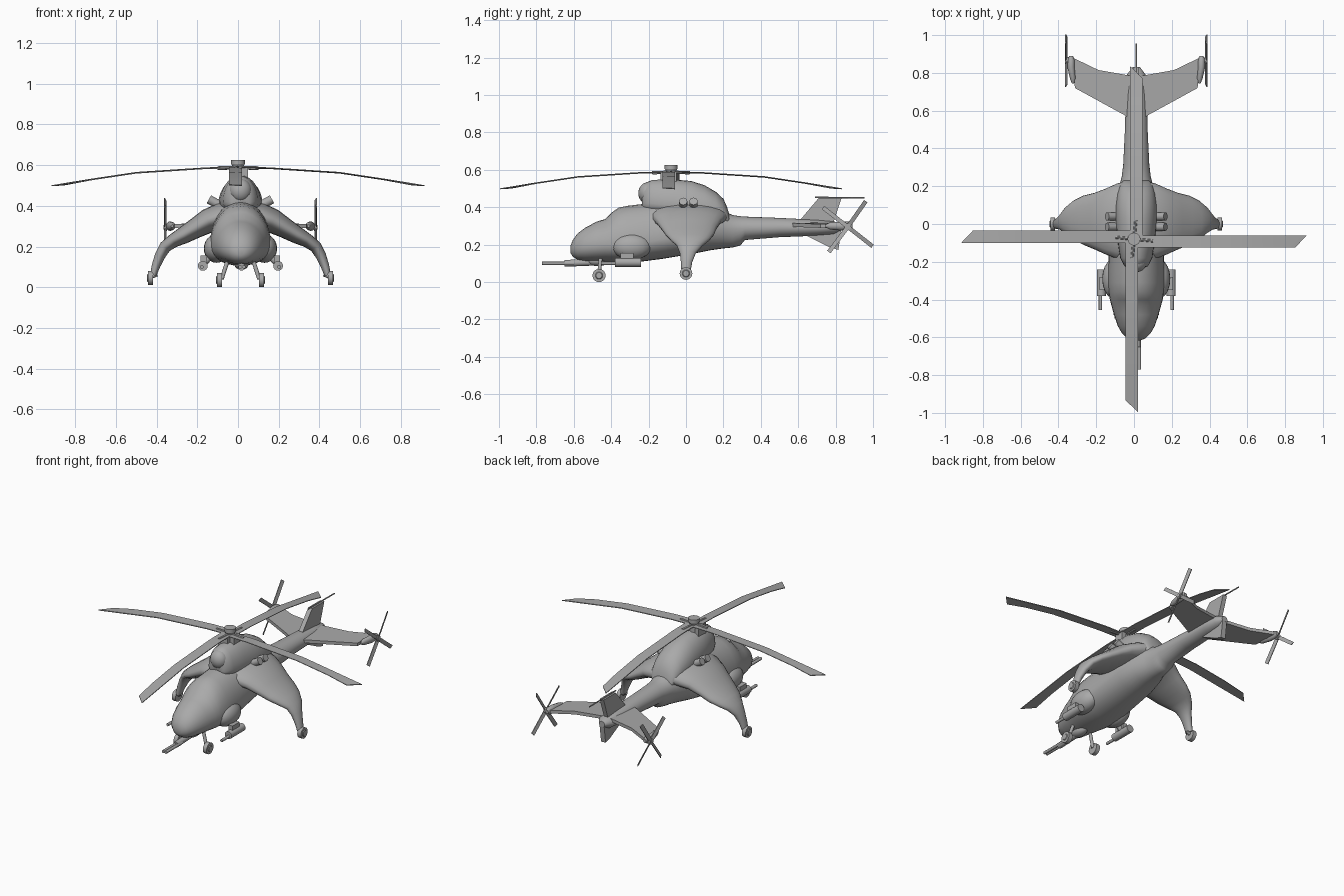
import bpy, bmesh, math
from mathutils import Vector, Matrix

if "Cube" in bpy.data.objects:
    bpy.data.objects.remove(bpy.data.objects["Cube"])

CX = 0.012                      # body centre line
HUB = Vector((0, -0.08, 0))     # main rotor axis
grey = bpy.data.materials.new("grey")
grey.diffuse_color = (0.4, 0.4, 0.4, 1)
grey.use_nodes = True
grey.node_tree.nodes["Principled BSDF"].inputs["Base Color"].default_value = grey.diffuse_color


def finish(name, bm, angle=40):
    bmesh.ops.recalc_face_normals(bm, faces=bm.faces)
    me = bpy.data.meshes.new(name)
    bm.to_mesh(me)
    bm.free()
    ob = bpy.data.objects.new(name, me)
    me.materials.append(grey)
    bpy.context.collection.objects.link(ob)
    bpy.ops.object.select_all(action='DESELECT')
    ob.select_set(True)
    bpy.context.view_layer.objects.active = ob
    bpy.ops.object.shade_smooth_by_angle(angle=math.radians(angle))
    return ob


def loft(name, rings, angle=40):
    """Skin a list of equal-sized closed rings and cap the ends."""
    bm = bmesh.new()
    vs = [[bm.verts.new(p) for p in r] for r in rings]
    n = len(rings[0])
    for a, b in zip(vs, vs[1:]):
        for i in range(n):
            bm.faces.new((a[i], a[(i + 1) % n], b[(i + 1) % n], b[i]))
    bm.faces.new(vs[0])
    bm.faces.new(vs[-1])
    return finish(name, bm, angle)


def body(name, stations, n=28):
    """Stations along y: (y, bottom, widest height, top, half width)."""
    rings = []
    for y, zb, zw, zt, w in stations:
        ring = []
        for i in range(n):
            t = 2 * math.pi * i / n
            s = math.sin(t)
            ring.append((CX + w * math.cos(t), y, zw + s * ((zt - zw) if s > 0 else (zw - zb))))
        rings.append(ring)
    return loft(name, rings, 50)


def tube(name, a, b, r, r2=None, n=16):
    a, b = Vector(a), Vector(b)
    d = b - a
    bm = bmesh.new()
    m = Matrix.Translation((a + b) / 2) @ d.to_track_quat('Z', 'Y').to_matrix().to_4x4()
    bmesh.ops.create_cone(bm, cap_ends=True, segments=n, radius1=r,
                          radius2=r if r2 is None else r2, depth=d.length, matrix=m)
    return finish(name, bm)


def ball(name, c, size):
    bm = bmesh.new()
    bmesh.ops.create_uvsphere(bm, u_segments=20, v_segments=12, radius=1,
                              matrix=Matrix.Translation(c) @ Matrix.Diagonal((*size, 1)))
    return finish(name, bm)


def box(name, lo, hi):
    rings = [[(lo[0], lo[1], z), (hi[0], lo[1], z), (hi[0], hi[1], z), (lo[0], hi[1], z)]
             for z in (lo[2], hi[2])]
    return loft(name, rings)


def plate(name, pts, offset):
    """Flat outline given a thickness along the offset vector."""
    o = Vector(offset)
    return loft(name, [[Vector(p) - o for p in pts], [Vector(p) + o for p in pts]])


# Fuselage with stepped cockpits and tail boom
body("fuselage", [
    (-.617, .155, .175, .195, .02), (-.605, .135, .18, .225, .05), (-.58, .12, .185, .26, .075),
    (-.54, .112, .19, .29, .098), (-.48, .11, .195, .322, .118), (-.43, .108, .2, .338, .132),
    (-.40, .106, .2, .37, .14), (-.36, .105, .2, .398, .147), (-.31, .105, .2, .408, .152),
    (-.25, .108, .205, .415, .15), (-.12, .125, .23, .43, .145), (.03, .15, .26, .44, .14),
    (.13, .17, .28, .42, .12), (.20, .18, .285, .38, .09), (.25, .185, .285, .358, .077),
    (.29, .195, .285, .352, .072), (.315, .225, .287, .35, .069), (.5, .24, .29, .343, .06),
    (.7, .248, .29, .333, .055), (.79, .255, .29, .325, .05), (.83, .275, .29, .31, .02)])

# Engine hump above the cabin
body("engine_hump", [
    (-.235, .38, .42, .49, .04), (-.22, .37, .42, .53, .065), (-.18, .36, .42, .546, .085),
    (-.08, .35, .41, .55, .1), (.03, .34, .4, .54, .11), (.1, .33, .39, .517, .108),
    (.16, .31, .38, .482, .1), (.2, .3, .36, .445, .088), (.22, .3, .34, .4, .078),
    (.235, .3, .32, .35, .06)])
ball("intake_dome", (CX, -.205, .475), (.055, .05, .058))

# Drooping wings: (x, z, y centre, half chord, half thickness)
WING = [(.03, .355, .015, .215, .075), (.10, .345, .015, .2, .068), (.16, .325, .013, .175, .06),
        (.22, .29, .015, .15, .05), (.28, .255, .02, .13, .042), (.33, .228, .021, .105, .034),
        (.37, .198, .02, .07, .03), (.395, .155, .01, .043, .026), (.415, .105, .003, .03, .021),
        (.428, .06, 0, .025, .016)]
for side, tag in ((-1, "left"), (1, "right")):
    def P(x, y, z, s=side):
        return (CX + s * x, y, z)

    rings = []
    for i, (x, z, yc, hc, ht) in enumerate(WING):
        a, b = WING[max(i - 1, 0)], WING[min(i + 1, len(WING) - 1)]
        d = Vector((b[0] - a[0], b[1] - a[1])).normalized()
        ring = []
        for k in range(20):
            t = 2 * math.pi * k / 20
            h = ht * math.sin(t)
            ring.append(P(x - d.y * h, yc + hc * math.cos(t), z + d.x * h))
        rings.append(ring)
    loft("wing_" + tag, rings, 50)

    # Main and nose wheels
    tube("main_axle_" + tag, P(.41, 0, .065), P(.45, 0, .048), .012)
    tube("main_wheel_" + tag, P(.429, 0, .046), P(.455, 0, .046), .034, n=20)
    tube("main_hubcap_" + tag, P(.455, 0, .046), P(.459, 0, .046), .02, .016)
    tube("nose_strut_" + tag, P(.06, -.455, .14), P(.092, -.465, .04), .01)
    tube("nose_wheel_" + tag, P(.09, -.465, .035), P(.116, -.465, .035), .035, n=20)
    tube("nose_hubcap_" + tag, P(.116, -.465, .035), P(.12, -.465, .035), .02, .016)

    # Cheek fairing and weapon pod
    ball("cheek_" + tag, P(.118, -.29, .19), (.062, .105, .07))
    tube("pod_arm_" + tag, P(.12, -.31, .18), P(.178, -.31, .12), .016)
    tube("pod_" + tag, P(.185, -.38, .105), P(.185, -.24, .105), .024)
    tube("pod_barrel_" + tag, P(.19, -.455, .1), P(.19, -.37, .1), .009)
    box("pod_mount_" + tag, (CX + side * .18 - .015, -.35, .12), (CX + side * .18 + .015, -.28, .155))

    # Paired exhaust pipes
    for j, y in enumerate((-.015, .04)):
        tube(f"exhaust_{tag}_{j}", P(.07, y, .385), P(.155, y, .432), .022)

    # Tail stabiliser with pod and rotor
    plate("stabiliser_" + tag, [P(.03, .555, .305), P(.06, .575, .305), P(.325, .72, .3),
                                P(.335, .88, .3), P(.2, .815, .305), P(.03, .785, .31)], (0, 0, .01))
    loft("tail_pod_" + tag, [[P(.335 + .01 * (y > .8) + r * math.cos(k * math.pi / 6), y,
                                .3 + 1.2 * r * math.sin(k * math.pi / 6)) for k in range(12)]
                             for y, r in ((.745, .006), (.77, .016), (.83, .02), (.87, .019), (.89, .01))])
    tube("tail_shaft_" + tag, P(.335, .865, .295), P(.378, .865, .295), .011)
    tube("tail_hub_" + tag, P(.36, .865, .295), P(.376, .865, .295), .018)
    for j, ang in enumerate((-38, 55, 142, 233)):
        c, s = math.cos(math.radians(ang)), math.sin(math.radians(ang))
        pts = [P(.37 + .004 * w, .865 + r * c - .011 * w * s, .295 + r * s + .011 * w * c)
               for r, w in ((.015, -1), (.168, -1), (.168, 1), (.015, 1))]
        plate(f"tail_blade_{tag}_{j}", pts, (.002, 0, 0))

# Tail fins and aerial
plate("top_fin", [(CX, .6, .32), (CX, .71, .45), (CX, .832, .45), (CX, .785, .31)], (.014, 0, 0))
plate("lower_fin", [(CX, .6, .27), (CX, .77, .185), (CX, .815, .172), (CX, .83, .28)], (.016, 0, 0))
tube("aerial", (CX, .69, .453), (CX, .955, .45), .004, n=8)

# Chin gun
ball("gun_mount", (CX + .005, -.47, .115), (.035, .06, .03))
tube("gun_body", (CX + .005, -.65, .1), (CX + .005, -.45, .108), .018)
for dx in (-.009, .009):
    tube("gun_barrel", (CX + .008 + dx, -.77, .1), (CX + .008 + dx, -.6, .1), .009, n=10)

# Rotor mast and head
box("mast_box", (-.045, -.135, .495), (.02, -.062, .585))
box("mast_side_box", (.02, -.11, .535), (.048, -.05, .588))
tube("mast", HUB + Vector((0, 0, .5)), HUB + Vector((0, 0, .6)), .026)
tube("rotor_neck", HUB + Vector((0, 0, .58)), HUB + Vector((0, 0, .605)), .02, .033)
tube("rotor_cap", HUB + Vector((0, 0, .604)), HUB + Vector((0, 0, .626)), .034)

# Main rotor: four drooping blades with raked tips
# (radius at one edge, radius at other edge, height)
SPAN = [(.02, .02, .585), (.15, .15, .583), (.5, .5, .56), (.72, .72, .527), (.915, .853, .498)]
for q in range(4):
    rot = Matrix.Rotation(q * math.pi / 2, 3, 'Z')
    rings = []
    for ra, rb, z in SPAN:
        sec = [(ra, .02, z - .002), (rb, -.045, z + .002), (rb, -.045, z + .006), (ra, .02, z + .003)]
        rings.append([rot @ Vector(p) + HUB for p in sec])
    loft(f"main_blade_{q}", rings, 30)
    tube(f"blade_grip_{q}", HUB + Vector((0, 0, .587)),
         HUB + rot @ Vector((.1, -.01, 0)) + Vector((0, 0, .585)), .009, n=8)
